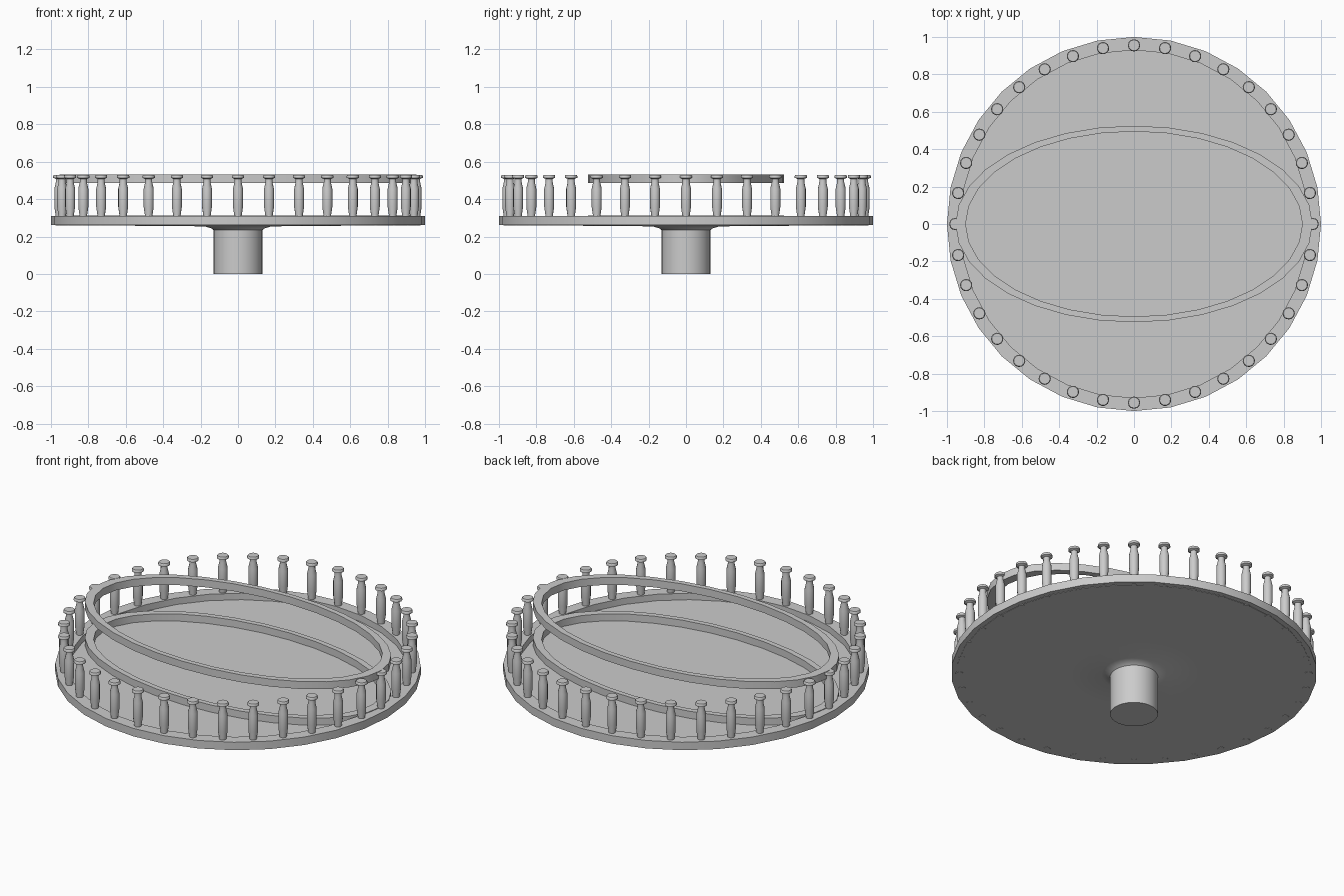
import bpy, math

if "Cube" in bpy.data.objects:
    bpy.data.objects.remove(bpy.data.objects["Cube"])


def lathe(name, profile, sides, closed=False, cap=True, scale_y=1.0, angle=35):
    """Spin a list of (radius, z) points round the z axis."""
    verts, faces = [], []
    n = len(profile)
    for i in range(sides):
        a = 2 * math.pi * i / sides
        for r, z in profile:
            verts.append((r * math.cos(a), r * math.sin(a) * scale_y, z))
    for i in range(sides):
        k = (i + 1) % sides
        for j in range(n if closed else n - 1):
            m = (j + 1) % n
            faces.append((i * n + j, k * n + j, k * n + m, i * n + m))
    if cap and not closed:
        faces.append([i * n for i in reversed(range(sides))])
        faces.append([i * n + n - 1 for i in range(sides)])
    mesh = bpy.data.meshes.new(name)
    mesh.from_pydata(verts, [], faces)
    ob = bpy.data.objects.new(name, mesh)
    bpy.context.collection.objects.link(ob)
    bpy.ops.object.select_all(action='DESELECT')
    ob.select_set(True)
    bpy.context.view_layer.objects.active = ob
    bpy.ops.object.shade_smooth_by_angle(angle=math.radians(angle))
    return ob


def ring(name, inner, outer, z0, z1, scale_y=1.0):
    prof = [(inner, z0), (outer, z0), (outer, z1), (inner, z1)]
    return lathe(name, prof, 32, closed=True, scale_y=scale_y)


# Central column flaring into the floor plate
lathe("column_and_floor", [(0.131, 0), (0.131, 0.235), (0.145, 0.245), (0.178, 0.254),
                           (0.35, 0.257), (0.97, 0.259), (0.97, 0.27)], 32)

# Round outer rim
ring("outer_rim", 0.93, 1.0, 0.261, 0.309)

# Matching oval rails, one on the floor and one at hand height
ring("lower_oval_rail", 0.90, 0.955, 0.264, 0.313, 0.55)
ring("upper_oval_rail", 0.90, 0.955, 0.487, 0.532, 0.55)

# Balusters round the rim
COUNT = 36
post = lathe("baluster_01", [(0.02, 0.258), (0.02, 0.312), (0.027, 0.36), (0.027, 0.455),
                             (0.019, 0.49), (0.019, 0.508), (0.033, 0.514),
                             (0.033, 0.524), (0.029, 0.53)], 12)
post.location.x = 0.955
for i in range(1, COUNT):
    a = 2 * math.pi * i / COUNT
    copy = bpy.data.objects.new(f"baluster_{i + 1:02d}", post.data)
    copy.location = (0.955 * math.cos(a), 0.955 * math.sin(a), 0)
    copy.rotation_euler.z = a
    bpy.context.collection.objects.link(copy)
